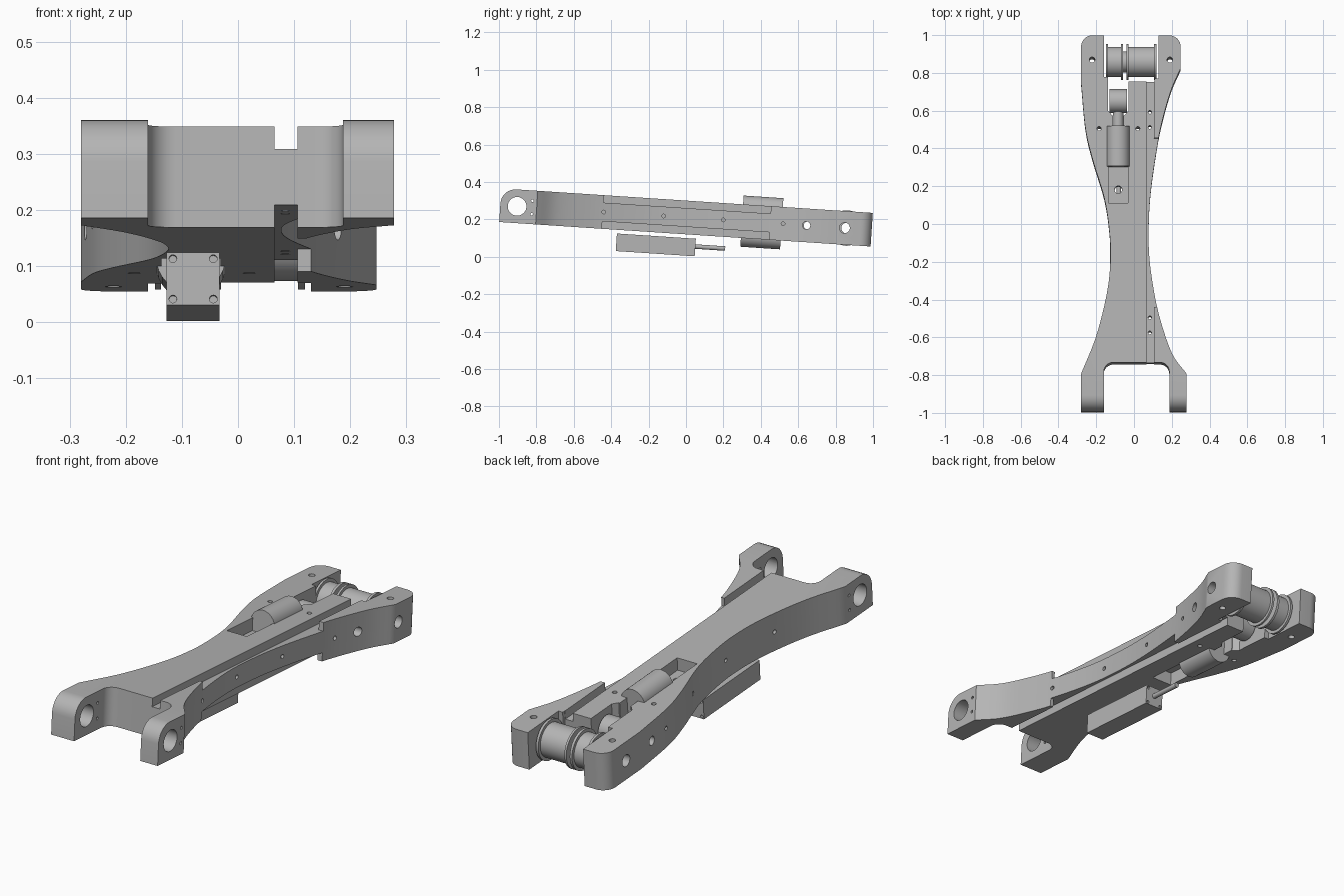
import bpy, bmesh, math
from mathutils import Matrix, Vector

if "Cube" in bpy.data.objects:
    bpy.data.objects.remove(bpy.data.objects["Cube"])

grey = bpy.data.materials.new("machined grey")
grey.diffuse_color = (0.46, 0.46, 0.46, 1)
grey.use_nodes = True
grey.node_tree.nodes["Principled BSDF"].inputs["Base Color"].default_value = grey.diffuse_color
# The whole assembly leans down towards the back
TILT = Matrix.Translation((0, 0, 0.21)) @ Matrix.Rotation(math.radians(-3.77), 4, 'X')
H = 0.09                      # half thickness of the arm
X, Y, Z = 'X', 'Y', 'Z'
# maps (u, v, depth) to x, y, z for prisms running along each axis
PLACE = {X: lambda u, v, w: (w, u, v), Y: lambda u, v, w: (u, w, v), Z: lambda u, v, w: (u, v, w)}


def make(name, bm):
    bmesh.ops.recalc_face_normals(bm, faces=bm.faces)
    me = bpy.data.meshes.new(name)
    bm.to_mesh(me)
    bm.free()
    me.materials.append(grey)
    ob = bpy.data.objects.new(name, me)
    bpy.context.collection.objects.link(ob)
    return ob


def prism(name, pts, a, b, axis=Z):
    bm = bmesh.new()
    rings = [[bm.verts.new(PLACE[axis](u, v, w)) for u, v in pts] for w in (a, b)]
    bm.faces.new(rings[0])
    bm.faces.new(rings[1])
    n = len(pts)
    for i in range(n):
        j = (i + 1) % n
        bm.faces.new((rings[0][i], rings[0][j], rings[1][j], rings[1][i]))
    return make(name, bm)


def arc(cu, cv, r, a0, a1, n=8):
    return [(cu + r * math.cos(math.radians(a0 + (a1 - a0) * i / n)),
             cv + r * math.sin(math.radians(a0 + (a1 - a0) * i / n))) for i in range(n + 1)]


def rod(name, u, v, r, a, b, axis, n=32):
    return prism(name, arc(u, v, r, 0, 360, n)[:-1], a, b, axis)


def rect(u0, u1, v0, v1):
    return [(u0, v0), (u1, v0), (u1, v1), (u0, v1)]


def lathe(name, profile, cy, n=48):
    # closed (x, radius) profile spun around an axis along x
    bm = bmesh.new()
    rings = []
    for i in range(n):
        t = 2 * math.pi * i / n
        rings.append([bm.verts.new((x, cy + r * math.cos(t), r * math.sin(t))) for x, r in profile])
    m = len(profile)
    for i in range(n):
        p, q = rings[i], rings[(i + 1) % n]
        for k in range(m):
            l = (k + 1) % m
            bm.faces.new((p[k], p[l], q[l], q[k]))
    return make(name, bm)


def smooth_path(pts, steps=6):
    # Catmull-Rom curve through the points
    p = [Vector(q) for q in pts]
    p = [2 * p[0] - p[1]] + p + [2 * p[-1] - p[-2]]
    out = []
    for i in range(1, len(p) - 2):
        a, b, c, d = p[i - 1:i + 3]
        for s in range(steps):
            t = s / steps
            out.append(tuple(0.5 * (2 * b + (c - a) * t + (2 * a - 5 * b + 4 * c - d) * t * t
                                    + (3 * b - a - 3 * c + d) * t ** 3)))
    return out + [tuple(pts[-1])]


def cut(target, cutters):
    bpy.context.view_layer.objects.active = target
    for c in cutters:
        m = target.modifiers.new("cut", 'BOOLEAN')
        m.operation, m.solver, m.object = 'DIFFERENCE', 'EXACT', c
        bpy.ops.object.modifier_apply(modifier=m.name)
        bpy.data.objects.remove(c)


# Arm: waisted outline with a fork at each end
left = smooth_path([(-.28, -.8), (-.2, -.6), (-.143, -.37), (-.125, -.2), (-.13, -.05),
                    (-.157, .13), (-.22, .34), (-.257, .5), (-.28, .74)])
right = smooth_path([(.247, .82), (.195, .7), (.147, .53), (.12, .39), (.09, .18), (.078, 0),
                     (.082, -.19), (.113, -.4), (.15, -.55), (.205, -.7), (.278, -.8)])
outline = [(-.28, -.995)] + left + arc(-.22, .935, .06, 180, 90) + arc(.187, .935, .06, 90, 0) \
    + right + [(.278, -.995)]
arm = prism("arm", outline, -H, H)

cutters = []
# Front fork opening with rounded inner corners
cutters.append(prism("fork_cut", [(-.16, -1.1)] + arc(-.11, -.79, .05, 180, 90)
                     + arc(.137, -.79, .05, 90, 0) + [(.187, -1.1)], -.2, .2))
# Rear opening, stepped down to the rod slot
cutters.append(prism("rear_cut", [
    (-.16, 1.1), (-.16, .775), (-.137, .775), (-.137, .595), (-.115, .57), (-.112, .57), (-.112, .5),
    (-.055, .5), (-.055, .57), (-.05, .57), (-.03, .595), (-.03, .75), (.108, .75), (.108, .765),
    (.13, .765), (.13, 1.1)], -.2, .2))
# Channels above and below the thin right flange, and the two pockets
channel = [(.065, -.9), (.106, -.9), (.106, -.445), (.4, -.445), (.4, .45), (.106, .45), (.106, .9), (.065, .9)]
for a, b in ((.05, .2), (-.2, -.05)):
    cutters.append(prism("channel_cut", channel, a, b))
for a, b in ((.03, .2), (-.2, -.03)):
    cutters.append(prism("pocket_cut", rect(-.136, -.031, .105, .515), a, b))
# Rounded upper front edge of the prongs
cutters.append(prism("nose_cut", arc(-.915, .01, .08, 180, 90) + [(-.915, .2), (-1.1, .2), (-1.1, .01)], -.4, .4, X))
# Cross bores
for y, r in ((-.905, .05), (.85, .028), (.645, .021)):
    cutters.append(rod("bore_cut", y, 0, r, -.4, .4, X))
# Blind side bolt holes
for y, z, r in ((-.44, 0, .01), (-.12, 0, .01), (.2, 0, .01), (.52, 0, .01), (-.825, .035, .007), (-.825, -.037, .007)):
    cutters.append(rod("side_hole_cut", y, z, r, .04, .4, X, 12))
    cutters.append(rod("side_hole_cut", y, z, r, -.4, -.11, X, 12))
# Vertical bolt holes
for x, y, r in ((-.222, .865, .015), (.19, .865, .015), (-.185, .5, .011), (.02, .5, .011), (-.083, .18, .02),
                (.084, .59, .009), (.084, .51, .009), (.084, -.5, .009), (.084, -.58, .009)):
    cutters.append(rod("top_hole_cut", x, y, r, -.2, .2, Z, 16))
cut(arm, cutters)

# Rollers: flanged pair on the rear cross bore
F, C, B, G = .095, .08, .028, .055
for name, (a, b, c, d) in {"left_roller": (-.148, -.137, -.07, -.058), "right_roller": (-.04, -.03, .107, .119)}.items():
    lathe(name, [(a, B), (a, F), (b, F), (b, C), (c, C), (c, F), (d, F), (d, B)], .86)
lathe("roller_spacer", [(-.058, B), (-.058, G), (-.04, G), (-.04, B)], .86)

# Push rod with its eye
lathe("rod_eye", [(-.13, .021), (-.13, .063), (-.038, .063), (-.038, .021)], .652)
rod("push_rod", -.084, 0, .028, .5, .6, Y)

# Actuator housing: tall rounded body through the arm
prism("actuator_housing", arc(-.084, .075, .062, 0, 180, 16) + arc(-.084, -.075, .062, 180, 360, 16), .3, .513, Y)

# Lower cylinder slung under the arm, with its thin rod
case = prism("lower_cylinder", rect(-.127, -.033, -.204, -.11), -.363, .06, Y)
cut(case, [rod("screw_cut", x, z, .007, y - .02, y + .02, Y, 12)
           for y in (-.363, .06) for x in (-.116, -.044) for z in (-.193, -.121)])
rod("lower_rod", -.08, -.152, .012, .05, .22, Y, 20)

# Lean everything and smooth the curved faces
for ob in bpy.context.scene.objects:
    ob.data.transform(TILT)
    ob.select_set(True)
bpy.context.view_layer.objects.active = arm
bpy.ops.object.shade_smooth_by_angle(angle=math.radians(30))
